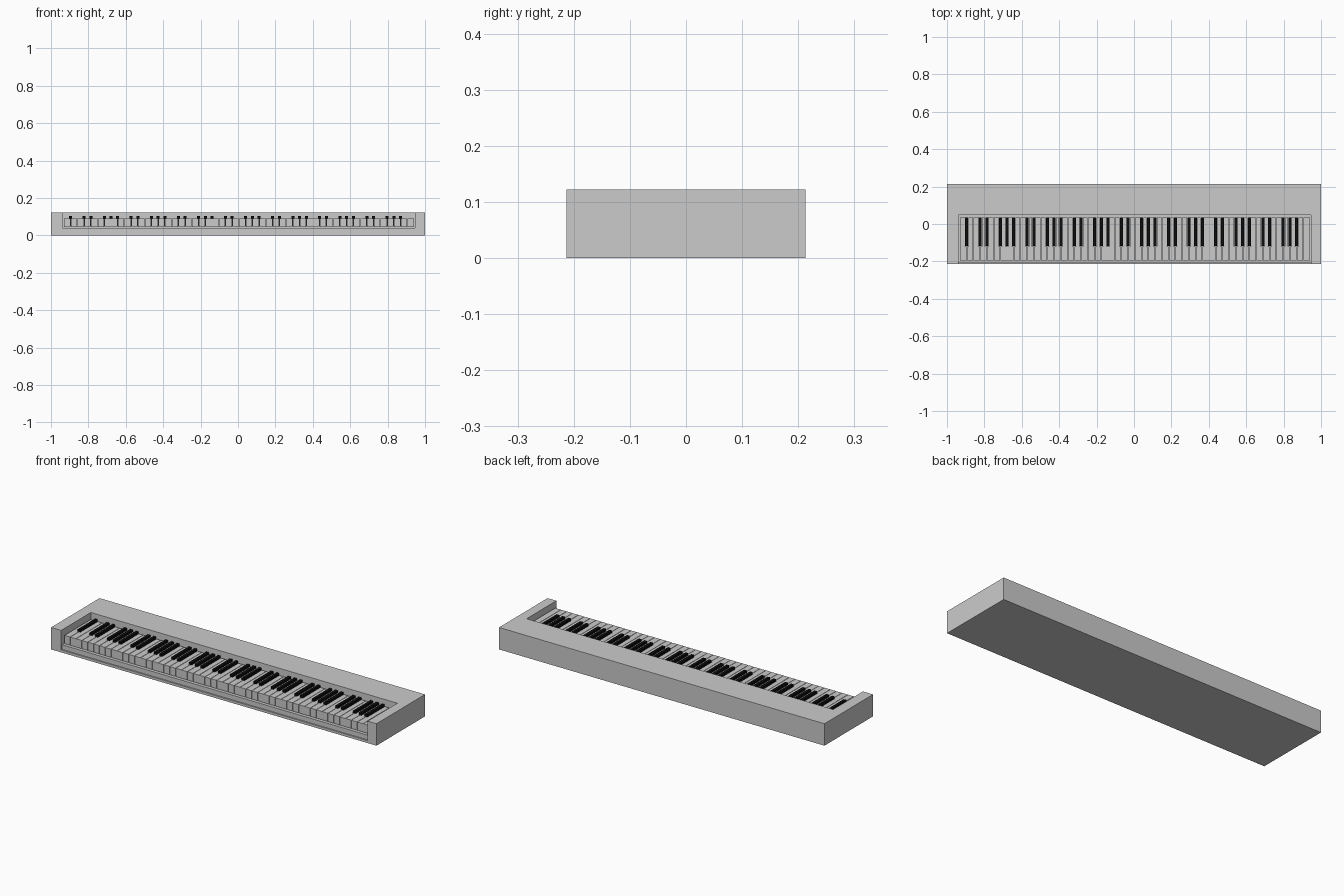
import bpy, bmesh

if "Cube" in bpy.data.objects:
    bpy.data.objects.remove(bpy.data.objects["Cube"])

black = bpy.data.materials.new("black_key_finish")
black.diffuse_color = (0.004, 0.004, 0.004, 1)
black.use_nodes = True
black.node_tree.nodes["Principled BSDF"].inputs["Base Color"].default_value = black.diffuse_color


def finish(name, bm, mat=None):
    bmesh.ops.recalc_face_normals(bm, faces=bm.faces)
    me = bpy.data.meshes.new(name)
    bm.to_mesh(me)
    bm.free()
    if mat:
        me.materials.append(mat)
    ob = bpy.data.objects.new(name, me)
    bpy.context.collection.objects.link(ob)
    return ob


def prism(bm, outline, z0, z1):
    face = bm.faces.new([bm.verts.new((x, y, z0)) for x, y in outline])
    ext = bmesh.ops.extrude_face_region(bm, geom=[face])
    for v in ext["geom"]:
        if isinstance(v, bmesh.types.BMVert):
            v.co.z = z1


def solid(name, outline, z0, z1, mat=None):
    bm = bmesh.new()
    prism(bm, outline, z0, z1)
    return finish(name, bm, mat)


def rect(x0, x1, y0, y1):
    return [(x0, y0), (x1, y0), (x1, y1), (x0, y1)]


FRONT, BACK, TOP = -0.213, 0.213, 0.122
LEFT, RIGHT, WELL = -0.938, 0.946, 0.048
PITCH, START = 0.036, -0.931
KEY_FRONT, KEY_BACK, BLACK_FRONT = -0.195, 0.035, -0.118
BLACK_HALF = 0.008

# U-shaped case: two end cheeks and the back housing
solid("case", [(-1, FRONT), (LEFT, FRONT), (LEFT, WELL), (RIGHT, WELL),
               (RIGHT, FRONT), (1, FRONT), (1, BACK), (-1, BACK)], 0, TOP)

# Key bed with its front rail, and the thin lip along the bottom
solid("key_bed", rect(LEFT, RIGHT, -0.206, WELL), 0, 0.04)
solid("front_lip", rect(LEFT, RIGHT, FRONT, -0.206), 0, 0.014)

# 52 white keys starting on A, notched where a black key sits
SHARP_AFTER = "ACDFG"
names = ["ABCDEFG"[i % 7] for i in range(52)]
sharp = [n in SHARP_AFTER and i < 51 for i, n in enumerate(names)]
white_bm, black_bm = bmesh.new(), bmesh.new()
gap = 0.0012
for i in range(52):
    x0, x1 = START + i * PITCH + gap, START + (i + 1) * PITCH - gap
    notch_y = BLACK_FRONT - 0.002
    pts = [(x0, KEY_FRONT), (x1, KEY_FRONT)]
    if sharp[i]:
        xi = x1 + gap - BLACK_HALF - gap
        pts += [(x1, notch_y), (xi, notch_y), (xi, KEY_BACK)]
    else:
        pts += [(x1, KEY_BACK)]
    if i and sharp[i - 1]:
        xi = x0 - gap + BLACK_HALF + gap
        pts += [(xi, KEY_BACK), (xi, notch_y), (x0, notch_y)]
    else:
        pts += [(x0, KEY_BACK)]
    prism(white_bm, pts, 0.044, 0.09)
    # Black key straddling the joint to the next white key
    if sharp[i]:
        c = START + (i + 1) * PITCH
        prism(black_bm, rect(c - BLACK_HALF, c + BLACK_HALF, BLACK_FRONT, KEY_BACK),
              0.05, 0.102)
finish("white_keys", white_bm)
finish("black_keys", black_bm, black)
